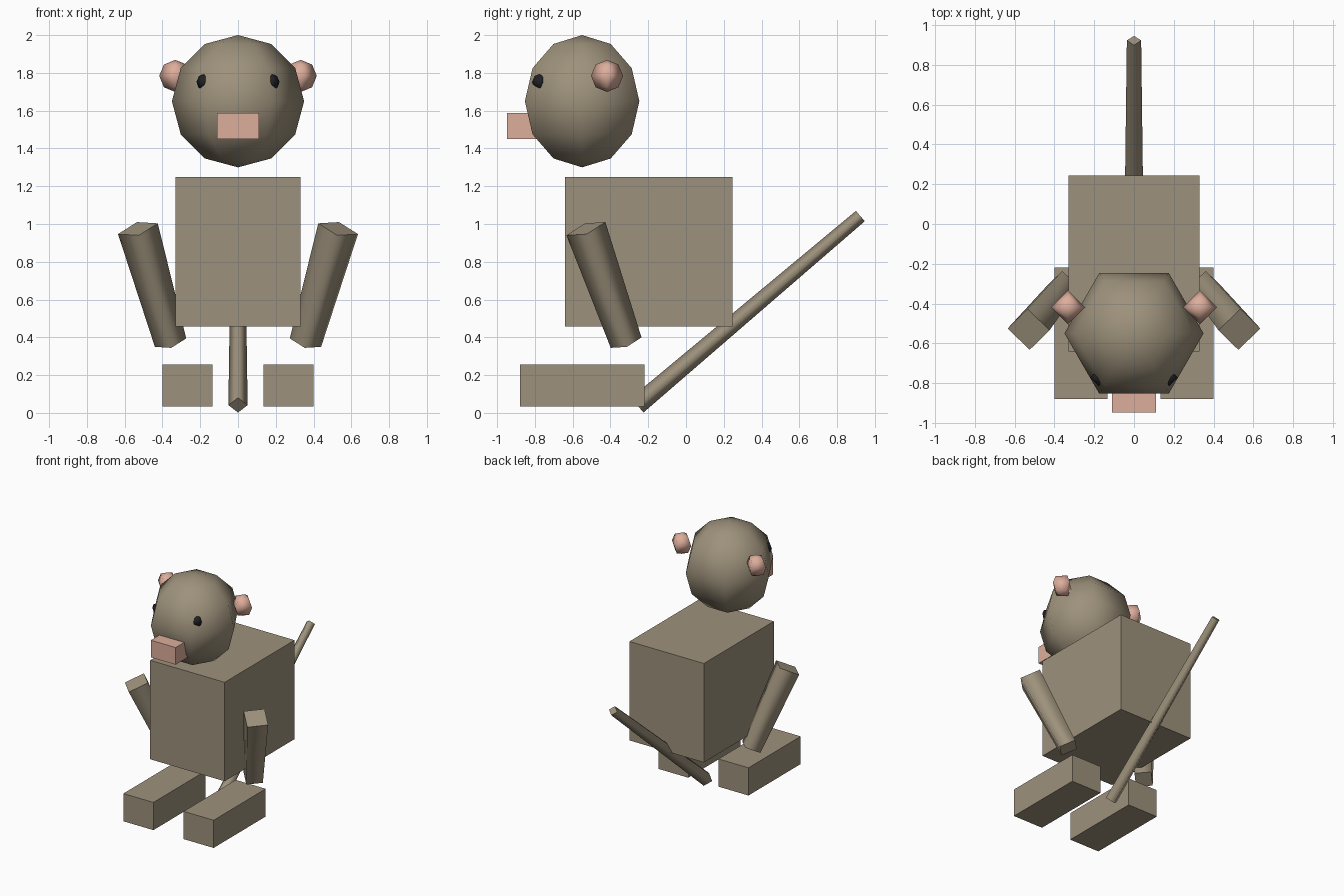
import bpy, bmesh
from math import radians
from mathutils import Vector, Matrix

if "Cube" in bpy.data.objects:
    bpy.data.objects.remove(bpy.data.objects["Cube"])


def material(name, color):
    m = bpy.data.materials.new(name)
    m.diffuse_color = (*color, 1)
    m.use_nodes = True
    m.node_tree.nodes["Principled BSDF"].inputs["Base Color"].default_value = m.diffuse_color
    return m


FUR = material("fur", (0.34, 0.285, 0.20))
PINK = material("pink_skin", (0.72, 0.42, 0.33))
DARK = material("dark_eye", (0.015, 0.015, 0.018))


def finish(name, bm, mat):
    me = bpy.data.meshes.new(name)
    bm.to_mesh(me)
    bm.free()
    me.materials.append(mat)
    ob = bpy.data.objects.new(name, me)
    bpy.context.collection.objects.link(ob)
    return ob


def box(name, lo, hi, mat):
    lo, hi = Vector(lo), Vector(hi)
    bm = bmesh.new()
    bmesh.ops.create_cube(bm, size=1, matrix=Matrix.Translation((lo + hi) / 2)
                          @ Matrix.Diagonal((*(hi - lo), 1)))
    return finish(name, bm, mat)


def ball(name, center, radius, sides, rings, mat, spin=0):
    bm = bmesh.new()
    bmesh.ops.create_uvsphere(bm, u_segments=sides, v_segments=rings, radius=radius,
                              matrix=Matrix.Translation(center)
                              @ Matrix.Rotation(radians(spin), 4, 'Z'))
    for f in bm.faces:
        f.smooth = True
    return finish(name, bm, mat)


def limb(name, start, end, r_start, r_end, mat):
    # four-sided tapered rod, smooth sides and flat caps
    start, end = Vector(start), Vector(end)
    axis = end - start
    turn = Vector((0, 0, 1)).rotation_difference(axis).to_matrix().to_4x4()
    bm = bmesh.new()
    bmesh.ops.create_cone(bm, cap_ends=True, segments=4, radius1=r_start, radius2=r_end,
                          depth=axis.length,
                          matrix=Matrix.Translation((start + end) / 2) @ turn)
    axis.normalize()
    for f in bm.faces:
        f.normal_update()
        f.smooth = abs(f.normal.dot(axis)) < 0.7
    for e in bm.edges:
        e.smooth = all(f.smooth for f in e.link_faces)
    return finish(name, bm, mat)


# body and head
box("body", (-0.33, -0.64, 0.457), (0.33, 0.245, 1.25), FUR)
ball("head", (0, -0.55, 1.65), 0.35, 6, 6, FUR, spin=30)
box("snout", (-0.11, -0.947, 1.45), (0.11, -0.73, 1.587), PINK)

# tail
limb("tail", (0, -0.258, 0.041), (0, 0.923, 1.042), 0.051, 0.036, FUR)

# paired parts
for s, side in ((-1, "left"), (1, "right")):
    ball(f"{side}_ear", (s * 0.332, -0.418, 1.784), 0.085, 4, 4, PINK)
    ball(f"{side}_eye", (s * 0.177, -0.772, 1.752), 0.043, 4, 4, DARK)
    limb(f"{side}_arm", (s * 0.357, -0.317, 0.372), (s * 0.53, -0.53, 0.975),
         0.086, 0.109, FUR)
    xs = sorted((s * 0.134, s * 0.4))
    box(f"{side}_foot", (xs[0], -0.88, 0.033), (xs[1], -0.22, 0.255), FUR)
